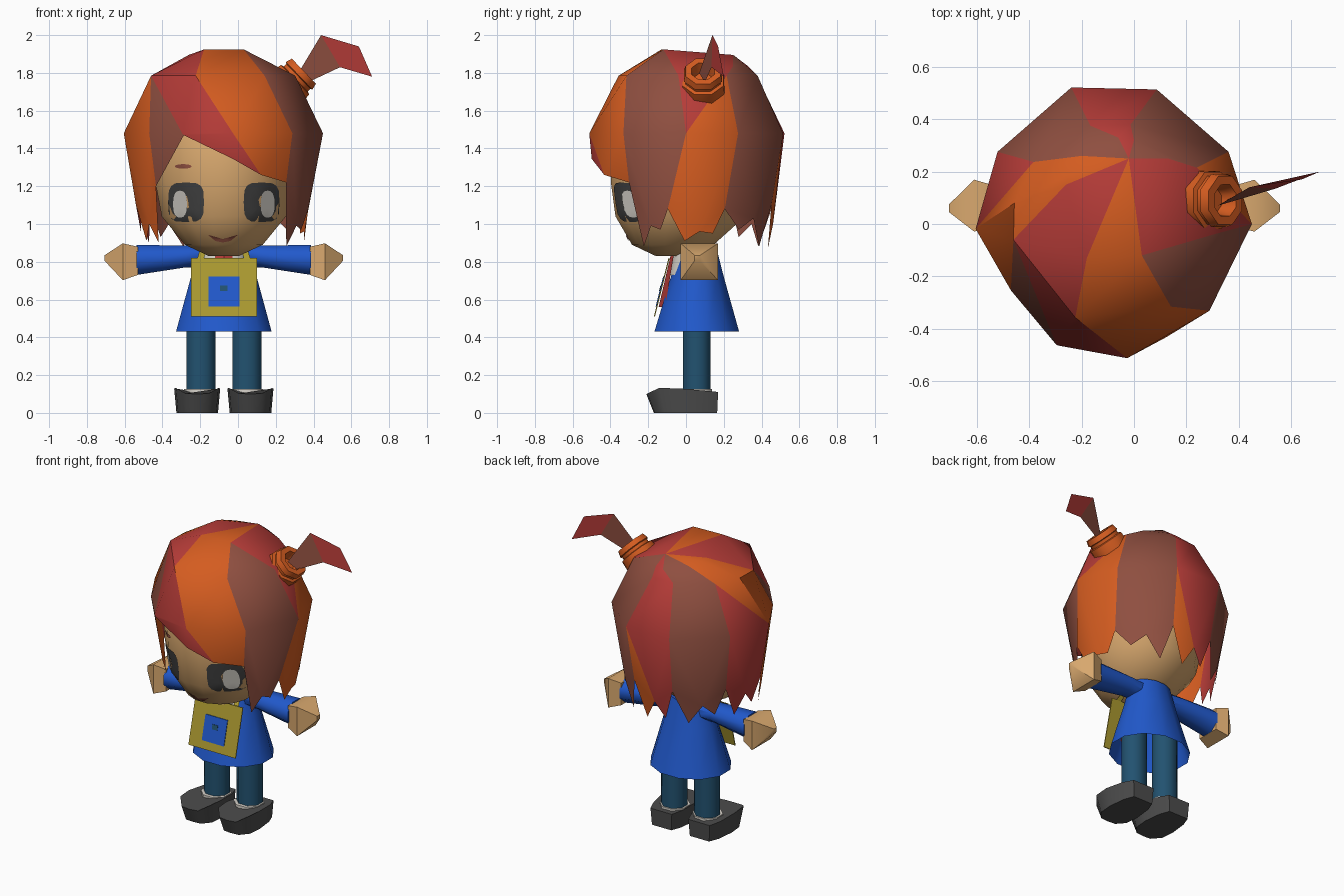
import bpy, bmesh, math
from mathutils import Vector
from mathutils.bvhtree import BVHTree

if "Cube" in bpy.data.objects:
    bpy.data.objects.remove(bpy.data.objects["Cube"])

CX = -0.075  # body centre line


def material(name, hexcode):
    m = bpy.data.materials.new(name)
    srgb = [int(hexcode[i:i + 2], 16) / 255 for i in (0, 2, 4)]
    m.diffuse_color = [((c + 0.055) / 1.055) ** 2.4 if c > 0.04 else c / 12.92 for c in srgb] + [1]
    m.use_nodes = True
    m.node_tree.nodes["Principled BSDF"].inputs["Base Color"].default_value = m.diffuse_color
    return m


ORANGE, RED, BROWN = material("orange", "D45C20"), material("red", "B63C38"), material("brown", "8F4F40")
SKIN, BLUE, TEAL = material("skin", "D8A86E"), material("blue", "2159CC"), material("teal", "225270")
SHOE, EYE = material("shoe_grey", "4C4C4C"), material("eye_dark", "424242")
OLIVE, WHITE = material("olive_yellow", "AC9A30"), material("off_white", "D8D4CC")


def finish(name, bm, mats, smooth=40, front=False):
    bmesh.ops.recalc_face_normals(bm, faces=bm.faces)
    if front:  # open plates all face forwards
        bm.normal_update()
        bmesh.ops.reverse_faces(bm, faces=[f for f in bm.faces if f.normal.y > 0])
    me = bpy.data.meshes.new(name)
    bm.to_mesh(me)
    ob = bpy.data.objects.new(name, me)
    bpy.context.collection.objects.link(ob)
    for m in mats:
        me.materials.append(m)
    if smooth:
        bpy.ops.object.select_all(action='DESELECT')
        ob.select_set(True)
        bpy.context.view_layer.objects.active = ob
        bpy.ops.object.shade_smooth_by_angle(angle=math.radians(smooth))
    return ob


def loft(name, rings, n, mat, u=(1, 0, 0), v=(0, 1, 0), phase=0.5, caps=(True, True), smooth=50):
    """Skin a row of elliptical rings: (centre, radius along u, radius along v)."""
    bm, rows = bmesh.new(), []
    u, v = Vector(u), Vector(v)
    for c, ra, rb in rings:
        angs = [(i + phase) * math.tau / n for i in range(n)]
        rows.append([bm.verts.new(Vector(c) + u * ra * math.cos(a) + v * rb * math.sin(a)) for a in angs])
    for r, s in zip(rows, rows[1:]):
        for i in range(n):
            bm.faces.new((r[i], r[(i + 1) % n], s[(i + 1) % n], s[i]))
    for cap, row in zip(caps, (rows[0], rows[-1])):
        if cap:
            bm.faces.new(row)
    return finish(name, bm, [mat], smooth)


def sheet(name, pts, faces, mats, idx=None, front=False):
    bm = bmesh.new()
    vs = [bm.verts.new(p) for p in pts]
    for k, f in enumerate(faces):
        bm.faces.new([vs[i] for i in f]).material_index = idx[k] if idx else 0
    return finish(name, bm, mats, 0, front)


# Head
head = loft("head", [((CX, y, z), rx, ry) for z, y, rx, ry in (
    (0.83, -0.09, 0.08, 0.07), (0.89, -0.07, 0.21, 0.22), (1.04, -0.03, 0.335, 0.35),
    (1.22, -0.02, 0.37, 0.385), (1.45, 0, 0.39, 0.41), (1.65, 0, 0.3, 0.3),
    (1.75, 0, 0.15, 0.15))], 16, SKIN)
tree = BVHTree.FromPolygons([v.co for v in head.data.vertices], [p.vertices[:] for p in head.data.polygons])


def decal(name, outline, mat, lift):
    """Thin painted plate following the face surface."""
    bm = bmesh.new()
    c = sum((Vector(p) for p in outline), Vector((0, 0))) / len(outline)

    def put(p):
        hit = tree.ray_cast(Vector((p[0], -2, p[1])), Vector((0, 1, 0)))[0]
        return bm.verts.new((p[0], hit.y - lift, p[1]))
    rows = [[put(c.lerp(Vector(p), s)) for p in outline] for s in (1, 0.7, 0.35)]
    n = len(outline)
    for r, s in zip(rows, rows[1:]):
        for i in range(n):
            bm.faces.new((r[i], r[(i + 1) % n], s[(i + 1) % n], s[i]))
    bm.faces.new(rows[-1])
    finish(name, bm, [mat], 60, True)


def rounded(cx, cz, w, h, n=16, p=0.55):
    f = lambda t: math.copysign(abs(t) ** p, t)
    return [(cx + w * f(math.cos(i * math.tau / n)), cz + h * f(math.sin(i * math.tau / n))) for i in range(n)]


# Face details
for side, label in ((-1, "left"), (1, "right")):
    decal(label + "_eye", rounded(CX + side * 0.2, 1.115, 0.095, 0.105), EYE, 0.006)
    decal(label + "_eye_shine", rounded(CX + side * 0.232, 1.105, 0.037, 0.072, p=0.8), WHITE, 0.009)
decal("mouth", [(-0.16, 0.943), (-0.08, 0.918), (0.0, 0.943), (-0.04, 0.91), (-0.08, 0.902), (-0.12, 0.91)],
      BROWN, 0.006)
decal("eyebrow", rounded(-0.29, 1.305, 0.045, 0.012, p=1), BROWN, 0.006)

# Hair: ten locks swirling from the crown to jagged ends
# widest ring (azimuth, radius), upper azimuth, inner point, hem (azimuth, height), lock colour
HX, CROWN = -0.08, Vector((-0.02, 0.25, 1.895))
LOCKS = [
    ((72, 0.54), 80, (0.0, 0.32), (72, 1.10), 2),
    ((32, 0.52), 34, (0.13, 0.25), (27, 1.08), 1),
    ((0, 0.53), -6, (0.03, -0.12), (-12, 1.08), 2),
    ((-42, 0.495), -55, (0.03, -0.12), (-42, 1.22), 0),
    ((-84, 0.515), -112, (-0.18, -0.13), (-65, 1.26), 1),
    ((-115, 0.51), -171, (-0.26, 0.15), (-114, 1.47), 2),
    ((-147, 0.465), -171, (-0.26, 0.15), (-148, 1.2), 0),
    ((-178, 0.525), -192, (-0.25, 0.19), (-178, 1.1), 0),
    ((-212, 0.52), -218, (-0.2, 0.26), (-212, 1.1), 2),
    ((-253, 0.545), -257, (-0.06, 0.33), (-253, 1.1), 1)]
# heights of (first tip, notch, second tip) at the end of each lock
ENDS = {0: (0.88, 1.03, 0.97), 1: (0.95, 0.96, 0.91), 2: (0.97, 0.99, 0.88), 5: None, 6: (0.90, 1.0, 0.91),
        7: (0.95, 1.03, 0.90), 8: (0.93, 1.0, 0.88), 9: (0.90, 1.0, 0.87)}


def polar(deg, r, z):
    a = math.radians(deg)
    return Vector((HX + r * math.cos(a), r * math.sin(a), z))


def hem_point(deg, z, r=0.53):
    return polar(deg, r - 0.17 * (1.48 - z), z)


bm = bmesh.new()
crown = bm.verts.new(CROWN)
shared, cols = {}, []


def vert(p):
    key = tuple(round(c, 4) for c in p)
    if key not in shared:
        shared[key] = bm.verts.new(p)
    return shared[key]


def face(verts, mat):
    verts = list(dict.fromkeys(verts))
    if len(verts) > 2:
        bm.faces.new(verts).material_index = mat


for (az, r), up, (ix, iy), (haz, hz), _ in LOCKS:
    iz = 1.42 + math.sqrt(0.53 ** 2 - (ix - HX) ** 2 - iy ** 2)
    cols.append([vert(p) for p in ((ix, iy, iz), polar(up, 0.385, 1.785), polar(az, r, 1.48),
                                   hem_point(haz, hz, r))])
for k in range(10):
    a, b = cols[k], cols[(k + 1) % 10]
    colour = LOCKS[k][4]
    face((crown, a[0], b[0]), colour)
    face((a[0], a[1], b[1], b[0]), colour)
    low = colour
    if k == 1:      # red lock ends on a slant, orange below
        low = 0
        face((a[1], b[2], b[1]), 1)
        face((a[1], a[2], b[2]), low)
    elif k == 7:    # orange lock ends on a slant, red below
        low = 1
        face((a[1], a[2], b[1]), 0)
        face((b[1], a[2], b[2]), low)
    else:
        face((a[1], a[2], b[2], b[1]), colour)
    if ENDS.get(k):
        (h0, r0), (h1, r1) = [(LOCKS[i % 10][3][0], LOCKS[i % 10][0][1]) for i in (k, k + 1)]
        h1 -= 360 if k == 9 else 0
        t1, mid, t2 = [bm.verts.new(hem_point(h0 + (h1 - h0) * t, z, r0 + (r1 - r0) * t))
                       for t, z in zip((0.2, 0.45, 0.72), ENDS[k])]
        tail = 0 if k == 9 else low
        face((a[2], a[3], mid), low)
        face((a[2], mid, b[2]), low)
        face((b[2], mid, b[3]), tail)
        face((a[3], t1, mid), low)
        face((mid, t2, b[3]), tail)
    elif k == 4:    # fringe sweeping across the forehead
        mid = bm.verts.new(hem_point(-84, 1.345, 0.525))
        face((a[2], a[3], mid), low)
        face((a[2], mid, b[3], b[2]), low)
    else:
        face((a[2], a[3], b[3], b[2]), low)
finish("hair", bm, [ORANGE, RED, BROWN])

# Hair band and tuft
d = Vector((0.72, 0, 0.69))
base = Vector((0.23, 0.09, 1.695))
loft("hair_band", [(base + d * t, r, r) for t, r in (
    (0, 0.12), (0.05, 0.122), (0.10, 0.118), (0.105, 0.10), (0.125, 0.10),
    (0.13, 0.11), (0.165, 0.10), (0.165, 0.065), (0.10, 0.05))], 8, ORANGE,
    u=(0, 1, 0), v=(-0.69, 0, 0.72))
sheet("hair_tuft", [(0.32, 0.07, 1.80), (0.37, 0.10, 1.75), (0.44, 0.14, 2.0), (0.54, 0.135, 1.83),
                    (0.64, 0.17, 1.94), (0.71, 0.2, 1.78)],
      [(0, 1, 3, 2), (2, 3, 5, 4)], [BROWN, RED], [0, 1], True)

# Coat, collar and tie
loft("coat", [((CX, 0.057, 0.43), 0.262, 0.232), ((CX, 0.06, 0.72), 0.18, 0.145),
              ((CX, 0.062, 0.885), 0.14, 0.1)], 12, BLUE, caps=(False, True))
loft("collar", [((CX, 0.02, 0.73), 0.13, 0.11), ((CX, 0.02, 0.80), 0.13, 0.095),
                ((CX, 0.02, 0.895), 0.11, 0.075)], 10, WHITE)
sheet("tie", [(CX, -0.08, 0.84), (CX - 0.045, -0.066, 0.83), (CX - 0.09, -0.11, 0.56), (CX, -0.145, 0.56),
              (CX + 0.045, -0.066, 0.83), (CX + 0.09, -0.11, 0.56)], [(0, 1, 2, 3), (0, 3, 5, 4)], [RED], front=True)


# Satchel hanging on the sloping front of the coat
def slope(x, z, lift=0.0):
    return (x, -0.164 + (z - 0.51) * 0.25 - lift, z)


def plate(name, x0, x1, z0, z1, mat, lift, depth):
    c = [(x0, z0), (x1, z0), (x1, z1), (x0, z1)]
    pts = [slope(x, z, lift) for x, z in c] + [slope(x, z, lift - depth) for x, z in c]
    sheet(name, pts, [(0, 1, 2, 3), (7, 6, 5, 4)] + [(i, i + 4, (i + 1) % 4 + 4, (i + 1) % 4) for i in range(4)],
          [mat])


plate("satchel", -0.25, 0.10, 0.51, 0.82, OLIVE, 0.006, 0.006)
plate("satchel_pocket", -0.157, 0.007, 0.562, 0.722, BLUE, 0.010, 0.006)
plate("pocket_button", -0.095, -0.055, 0.645, 0.675, TEAL, 0.013, 0.005)
for s in (-1, 1):
    x = CX + s * 0.1
    sheet("satchel_strap", [(x - 0.018 + s * 0.025, -0.094, 0.81), (x + 0.018 + s * 0.025, -0.094, 0.81),
                            (x + 0.015, -0.02, 0.9), (x - 0.015, -0.02, 0.9)], [(0, 1, 2, 3)], [OLIVE], front=True)

# Arms, hands, legs and shoes
for s, side in ((-1, "left"), (1, "right")):
    ax = dict(u=(0, 1, 0), v=(0, 0, 1))
    loft(side + "_sleeve", [((CX + s * 0.08, 0.065, 0.825), 0.07, 0.06), ((CX + s * 0.2, 0.065, 0.828), 0.08, 0.062),
                            ((CX + s * 0.462, 0.065, 0.81), 0.095, 0.086)], 8, BLUE, **ax)
    loft(side + "_hand", [((CX + s * 0.455, 0.068, 0.805), 0.11, 0.105), ((CX + s * 0.535, 0.07, 0.80), 0.14, 0.138),
                          ((CX + s * 0.632, 0.06, 0.82), 0.02, 0.02)], 4, SKIN, **ax)
    lx = CX + s * 0.122
    loft(side + "_leg", [((lx, 0.057, 0.11), 0.083, 0.078), ((lx, 0.057, 0.6), 0.083, 0.078)], 8, TEAL)
    loft(side + "_sock", [((lx, 0.05, 0.1), 0.095, 0.095), ((lx, 0.05, 0.127), 0.095, 0.095)], 8, WHITE)

    # shoe: rounded sole outline, narrower heel, flaring to a sloped top
    sx = CX + s * 0.141
    bm = bmesh.new()
    half = [(0, -1), (0.5, -0.97), (0.92, -0.65), (1, -0.1), (0.88, 0.6), (0.65, 1), (0, 1)]
    loop = half + [(-x, y) for x, y in half[-2:0:-1]]
    rows = []
    for w, y0, y1, top in ((0.11, -0.17, 0.165, False), (0.122, -0.21, 0.17, True)):
        row = []
        for px, py in loop:
            y = (y0 + y1) / 2 + py * (y1 - y0) / 2
            z = (0.138 - 0.09 * (y + 0.13) if y > -0.13 else 0.10 + 0.47 * (y + 0.21)) if top else 0
            row.append(bm.verts.new((sx + px * w, y, z)))
        rows.append(row)
    n = len(loop)
    for i in range(n):
        bm.faces.new((rows[0][i], rows[0][(i + 1) % n], rows[1][(i + 1) % n], rows[1][i]))
    bm.faces.new(rows[0])
    bm.faces.new(rows[1])
    finish(side + "_shoe", bm, [SHOE], 50)
